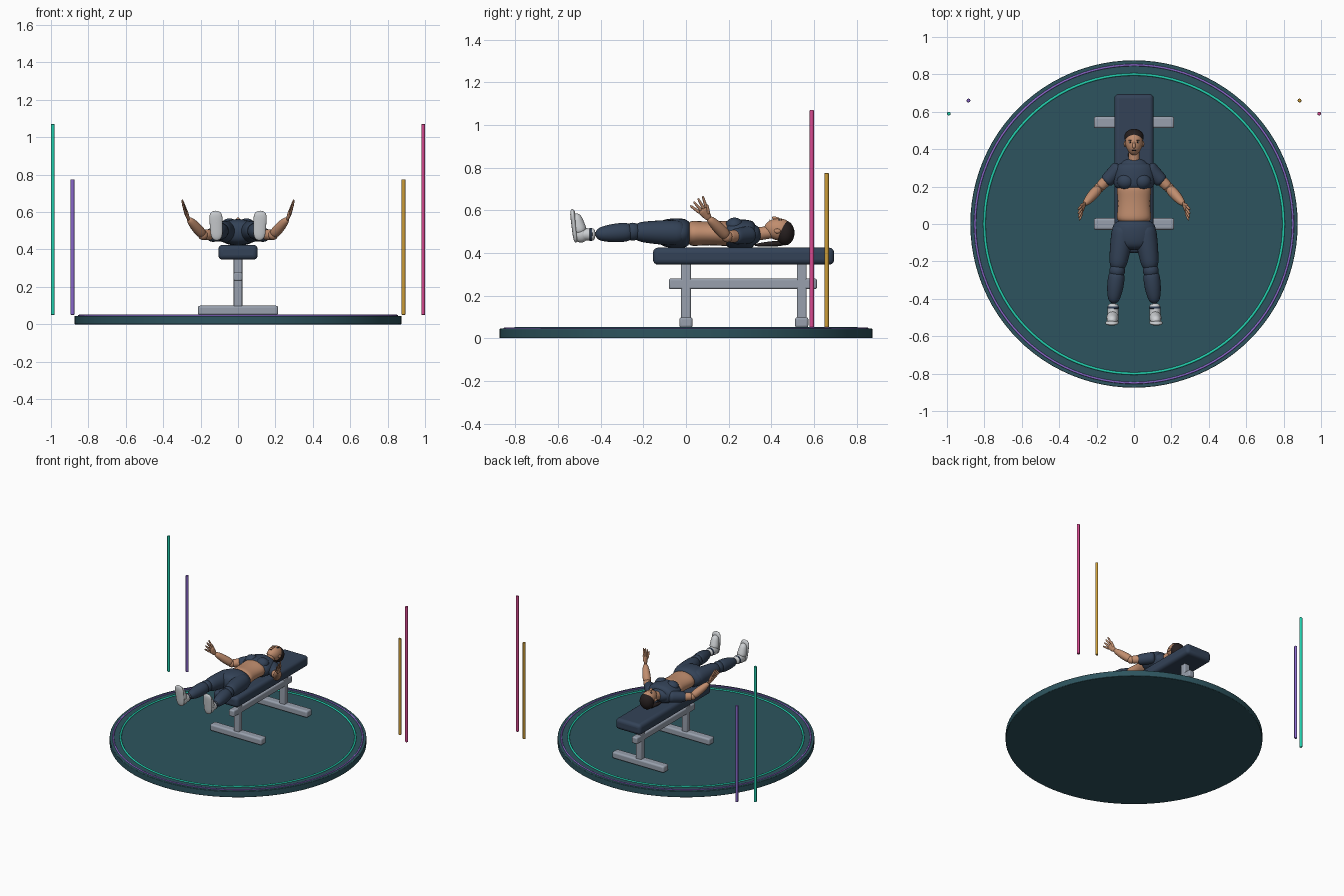
import bpy, bmesh, math
from mathutils import Vector, Matrix

cube = bpy.data.objects.get("Cube")
if cube:
    bpy.data.objects.remove(cube, do_unlink=True)


def material(name, *rgb):
    linear = [((c / 255 + 0.055) / 1.055) ** 2.4 for c in rgb] + [1]
    mat = bpy.data.materials.new(name)
    mat.use_nodes = True
    mat.diffuse_color = linear
    mat.node_tree.nodes["Principled BSDF"].inputs["Base Color"].default_value = linear
    return mat


PLATFORM = material("dark teal", 45, 84, 94)
TEAL = material("bright teal", 35, 208, 175)
PURPLE = material("purple", 138, 104, 203)
PINK = material("pink", 214, 74, 144)
GOLD = material("gold", 205, 157, 56)
NAVY = material("navy fabric", 51, 66, 87)
STEEL = material("steel grey", 152, 160, 173)
SKIN = material("skin", 192, 141, 110)
HAIR = material("dark hair", 38, 31, 31)
WHITE = material("off white", 206, 209, 212)


def finish(name, bm, mat, angle=40):
    bmesh.ops.recalc_face_normals(bm, faces=bm.faces)
    mesh = bpy.data.meshes.new(name)
    bm.to_mesh(mesh)
    bm.free()
    mesh.materials.append(mat)
    ob = bpy.data.objects.new(name, mesh)
    bpy.context.scene.collection.objects.link(ob)
    bpy.ops.object.select_all(action="DESELECT")
    ob.select_set(True)
    bpy.context.view_layer.objects.active = ob
    bpy.ops.object.shade_smooth_by_angle(angle=math.radians(angle))
    return ob


def bevel(ob, width, segments):
    mod = ob.modifiers.new("rounding", "BEVEL")
    mod.width, mod.segments = width, segments


def box(name, mat, center, size, width):
    bm = bmesh.new()
    bmesh.ops.create_cube(bm, size=1, matrix=Matrix.LocRotScale(Vector(center), None, Vector(size)))
    bevel(finish(name, bm, mat), width, 4)


def cylinder(name, mat, x, y, bottom, top, radius, segments):
    bm = bmesh.new()
    bmesh.ops.create_cone(bm, cap_ends=True, segments=segments, radius1=radius, radius2=radius,
                          depth=top - bottom, matrix=Matrix.Translation((x, y, (bottom + top) / 2)))
    bevel(finish(name, bm, mat), 0.003, 2)


def ring(name, mat, radius, height, thickness):
    bm = bmesh.new()
    section = Matrix.Translation((radius, 0, height)) @ Matrix.Rotation(math.pi / 2, 4, "X")
    bmesh.ops.create_circle(bm, segments=10, radius=thickness, matrix=section)
    bmesh.ops.spin(bm, geom=bm.verts[:] + bm.edges[:], cent=(0, 0, 0), axis=(0, 0, 1),
                   angle=math.tau, steps=96, use_merge=True)
    finish(name, bm, mat)


def ball(name, mat, center, radii, side=1):
    bm = bmesh.new()
    place = Matrix.LocRotScale(Vector((center[0] * side, *center[1:])), None, Vector(radii))
    bmesh.ops.create_uvsphere(bm, u_segments=24, v_segments=14, radius=1, matrix=place)
    finish(name, bm, mat, 80)


def form(name, mat, start, end, first, last, bulge=0, flat=1, power=8, up=(0, 0, 1), side=1):
    """Rounded body form between two points; a high power gives blunt ends."""
    start, end = (Vector((p[0] * side, p[1], p[2])) for p in (start, end))
    across = (end - start).cross(Vector(up)).normalized()
    depth = across.cross(end - start).normalized() * flat
    bm = bmesh.new()
    bmesh.ops.create_uvsphere(bm, u_segments=24, v_segments=20, radius=1)
    for v in bm.verts:
        t = (v.co.z + 1) / 2
        radius = first + (last - first) * t + bulge * math.sin(math.pi * t)
        radius *= math.sqrt(max(0, 1 - abs(v.co.z) ** power))
        spoke = v.co.xy.normalized() * radius
        v.co = start.lerp(end, t) + across * spoke.x + depth * spoke.y
    finish(name, bm, mat, 80)


# Platform, glowing rings and light poles
cylinder("platform", PLATFORM, 0, 0, 0, 0.045, 0.875, 96)
ring("inner_ring", TEAL, 0.8, 0.046, 0.007)
ring("outer_ring", PURPLE, 0.85, 0.045, 0.006)
for side, label, tall, short in ((1, "left", PINK, GOLD), (-1, "right", TEAL, PURPLE)):
    cylinder(label + "_tall_pole", tall, side * 0.99, 0.59, 0.05, 1.07, 0.01, 16)
    cylinder(label + "_short_pole", short, side * 0.885, 0.66, 0.05, 0.775, 0.01, 16)

# Bench
box("bench_pad", NAVY, (0, 0.27, 0.385), (0.21, 0.85, 0.08), 0.024)
box("bench_rail", STEEL, (0, 0.267, 0.255), (0.046, 0.695, 0.05), 0.01)
for label, y in (("front", 0), ("back", 0.543)):
    box(label + "_post", STEEL, (0, y, 0.21), (0.046, 0.046, 0.29), 0.008)
    box(label + "_foot_bar", STEEL, (0, y, 0.074), (0.43, 0.062, 0.05), 0.012)

# Torso and clothes
form("midriff", SKIN, (0, 0, 0.492), (0, 0.22, 0.492), 0.1, 0.1, bulge=-0.013, flat=0.64)
form("crop_top", NAVY, (0, 0.178, 0.492), (0, 0.33, 0.485), 0.1, 0.1, bulge=0.012, flat=0.62)
form("neckline", NAVY, (0, 0.28, 0.486), (0, 0.352, 0.488), 0.11, 0.045, flat=0.65, power=6)
form("leggings_waist", NAVY, (0, 0.028, 0.492), (0, -0.14, 0.494), 0.105, 0.09, bulge=0.018, flat=0.6, power=6)
form("neck", SKIN, (0, 0.32, 0.488), (0, 0.42, 0.5), 0.032, 0.028)

# Head and hair
form("head", SKIN, (0, 0.368, 0.522), (0, 0.498, 0.5), 0.035, 0.045, bulge=0.006, flat=1.12, power=2.5)
form("nose", SKIN, (0, 0.445, 0.557), (0, 0.404, 0.566), 0.005, 0.01, power=3)
ball("mouth", HAIR, (0, 0.393, 0.555), (0.013, 0.002, 0.003))
ball("hair", HAIR, (0, 0.465, 0.494), (0.052, 0.044, 0.058))
form("ponytail", HAIR, (0, 0.47, 0.447), (-0.02, 0.32, 0.437), 0.026, 0.014, flat=0.6, power=3)

# Joints of the left side, mirrored for the right
hip, knee, ankle = (0.055, 0, 0.493), (0.09, -0.25, 0.5), (0.111, -0.425, 0.487)
heel, toe = (0.113, -0.493, 0.487), (0.118, -0.522, 0.585)
shoulder, elbow, wrist = (0.12, 0.26, 0.48), (0.187, 0.193, 0.477), Vector((0.265, 0.105, 0.565))
reach, spread = Vector((0.3, -0.55, 0.78)), Vector((0.1, 0.8, 0.6))
palm_end = wrist + reach * 0.055

for side, label in ((1, "left_"), (-1, "right_")):
    # Face and chest
    ball(label + "eye", WHITE, (0.019, 0.437, 0.554), (0.009, 0.004, 0.005), side)
    ball(label + "pupil", HAIR, (0.019, 0.437, 0.557), (0.004, 0.004, 0.003), side)
    ball(label + "brow", HAIR, (0.019, 0.447, 0.555), (0.012, 0.002, 0.004), side)
    ball(label + "ear", SKIN, (0.048, 0.428, 0.503), (0.007, 0.016, 0.011), side)
    ball(label + "bust", NAVY, (0.045, 0.227, 0.528), (0.046, 0.042, 0.038), side)

    # Leg and shoe
    form(label + "thigh", NAVY, hip, knee, 0.06, 0.042, bulge=0.005, side=side)
    ball(label + "knee", NAVY, knee, [0.042] * 3, side)
    form(label + "calf", NAVY, knee, ankle, 0.042, 0.026, bulge=0.009, side=side)
    form(label + "sock", WHITE, ankle, heel, 0.028, 0.03, side=side)
    strap = Vector(ankle).lerp(Vector(heel), 0.2)
    form(label + "ankle_strap", NAVY, strap, strap.lerp(Vector(heel), 0.3), 0.03, 0.031, side=side)
    ball(label + "heel", WHITE, heel, (0.031, 0.036, 0.038), side)
    form(label + "shoe_upper", WHITE, heel, toe, 0.036, 0.025, power=4, up=(0, 1, 0), side=side)
    form(label + "sole", WHITE, (0.113, -0.516, 0.448), (0.12, -0.534, 0.607), 0.031, 0.037,
         flat=0.36, power=5, up=(0, 1, 0), side=side)

    # Sleeve, arm and palm
    form(label + "sleeve", NAVY, (0.07, 0.31, 0.487), (0.155, 0.22, 0.476), 0.042, 0.037, side=side)
    form(label + "upper_arm", SKIN, shoulder, elbow, 0.03, 0.028, side=side)
    ball(label + "elbow", SKIN, elbow, [0.027] * 3, side)
    form(label + "forearm", SKIN, elbow, wrist, 0.027, 0.016, bulge=0.005, side=side)
    form(label + "palm", SKIN, wrist - reach * 0.01, palm_end, 0.015, 0.027, flat=0.45, power=5,
         up=(1, 0, 0), side=side)

    # Fingers fan out across the end of the palm
    for i, finger in enumerate(("little", "ring", "middle", "index")):
        offset = i - 1.5
        base = palm_end + spread * offset * 0.013 - reach * 0.01
        tip = base + (reach + spread * offset * 0.2) * (0.066 - 0.006 * abs(offset))
        form(label + finger + "_finger", SKIN, base, tip, 0.008, 0.005, side=side)
    thumb = wrist + reach * 0.015 + spread * 0.01
    form(label + "thumb", SKIN, thumb, thumb + (reach + spread * 0.5) * 0.042, 0.01, 0.006, side=side)
